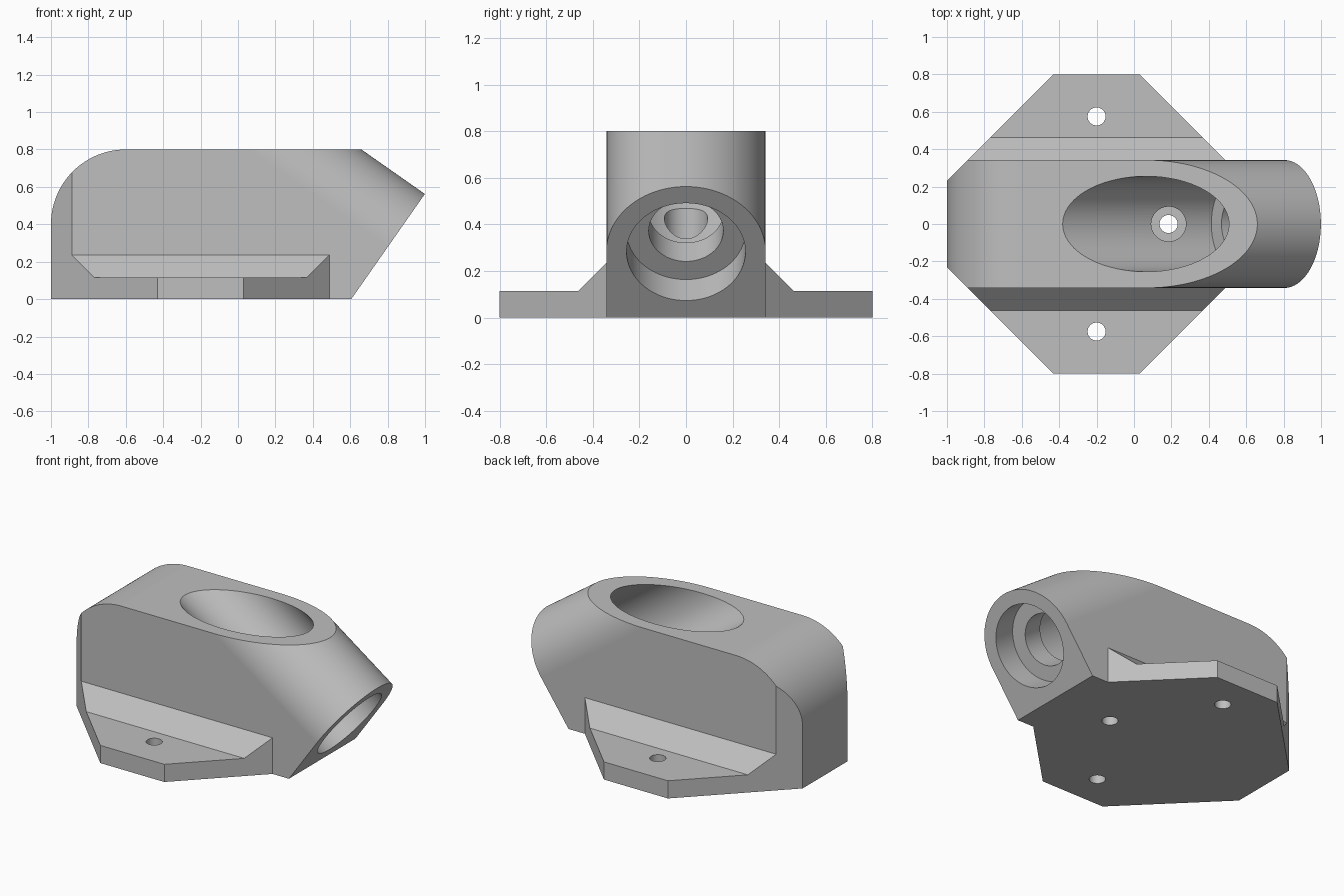
import bpy
import bmesh
from math import sin, cos, pi, radians
from mathutils import Vector, Matrix

old = bpy.data.objects.get("Cube")
if old:
    bpy.data.objects.remove(old, do_unlink=True)

X, Y, Z = Vector((1, 0, 0)), Vector((0, 1, 0)), Vector((0, 0, 1))
SLOPE = radians(35)
AXIS = Vector((cos(SLOPE), 0, -sin(SLOPE)))   # tube axis, pointing out of the mouth
RISE = Vector((sin(SLOPE), 0, cos(SLOPE)))    # up, square to the tube axis
MOUTH = Vector((0.803, 0, 0.282))             # centre of the mouth face
RADIUS, BORE, NECK = 0.342, 0.255, 0.16
HEIGHT, PLATE, FILLET = 0.8, 0.115, 0.12
SCREW, HEAD = 0.048, 0.093

grey = bpy.data.materials.new("grey")
grey.use_nodes = True
COLOR = (0.52, 0.52, 0.52, 1)
grey.diffuse_color = COLOR
grey.node_tree.nodes["Principled BSDF"].inputs["Base Color"].default_value = COLOR


def arc(r, start, end, n, center=(0, 0)):
    angles = [start + (end - start) * i / n for i in range(n + 1)]
    return [(center[0] + r * cos(a), center[1] + r * sin(a)) for a in angles]


def prism(name, points, origin, u, v, w, length):
    """Extrude an outline in the u-v plane by a length along w."""
    bm = bmesh.new()
    face = bm.faces.new([bm.verts.new(origin + u * a + v * b) for a, b in points])
    new = bmesh.ops.extrude_face_region(bm, geom=[face])["geom"]
    bmesh.ops.translate(bm, vec=w * length,
                        verts=[g for g in new if isinstance(g, bmesh.types.BMVert)])
    bmesh.ops.recalc_face_normals(bm, faces=bm.faces)
    mesh = bpy.data.meshes.new(name)
    bm.to_mesh(mesh)
    bm.free()
    mesh.materials.append(grey)
    obj = bpy.data.objects.new(name, mesh)
    bpy.context.collection.objects.link(obj)
    return obj


def rod(name, r, start, w, length):
    u = Y if abs(w.y) < 0.5 else X
    return prism(name, arc(r, 0, 2 * pi, 96)[:-1], start, u, w.cross(u), w, length)


def combine(target, tool, operation):
    mod = target.modifiers.new(operation, "BOOLEAN")
    mod.operation, mod.solver, mod.object = operation, "EXACT", tool
    with bpy.context.temp_override(object=target, active_object=target):
        bpy.ops.object.modifier_apply(modifier=mod.name)
    bpy.data.objects.remove(tool, do_unlink=True)


def mirrored(half):
    return half + [(a, -b) for a, b in reversed(half)]


# Body: side outline with a rounded back and a slanted mouth face
foot = MOUTH.x - MOUTH.z * RISE.x / RISE.z
crest = foot + HEIGHT * RISE.x / RISE.z
side = [(-1, 0), (foot, 0), (crest, HEIGHT)] + arc(0.4, pi / 2, pi, 32, (-0.6, 0.4))
body = prism("housing", side, -Y, X, Z, Y, 2)

# Arched section swept along the tube axis
arch = [(RADIUS, -1.5)] + arc(RADIUS, 0, pi, 64) + [(-RADIUS, -1.5)]
combine(body, prism("arch", arch, MOUTH - AXIS * 3, Y, RISE, AXIS, 3.5), "INTERSECT")

# Bevelled back corners
corners = mirrored([(-1.2, 0.03), (-0.43, 0.8), (2, 0.8)])
combine(body, prism("corners", corners, -Z, X, Y, Z, 3), "INTERSECT")

# Mounting flange with sloped shoulders, clipped to its plan
section = [(0.8, 0), (0.8, PLATE), (RADIUS + FILLET, PLATE), (RADIUS, PLATE + FILLET),
           (0.2, PLATE + FILLET)]
section += [(-a, b) for a, b in reversed(section)]
flange = prism("flange", section, -X, Y, Z, X, 1.55)
plan = mirrored([(-1.2, 0.03), (-0.43, 0.8), (0.03, 0.8), (0.54, 0.29)])
combine(flange, prism("plan", plan, -Z, X, Y, Z, 3), "INTERSECT")
combine(body, flange, "UNION")

# Slanted bores: mouth recess, narrow neck, long upper bore
for r, near, far in ((BORE, -0.2, 0.157), (NECK, 0.1, 0.35), (BORE, 0.297, 2)):
    combine(body, rod("bore", r, MOUTH - AXIS * near, -AXIS, far - near), "DIFFERENCE")

# Screw holes, the inner one with a head recess
for x, y in ((-0.2, 0.575), (-0.2, -0.575), (0.185, 0)):
    combine(body, rod("screw_hole", SCREW, Vector((x, y, -0.1)), Z, 0.6), "DIFFERENCE")
combine(body, rod("head_recess", HEAD, Vector((0.185, 0, PLATE)), Z, 0.5), "DIFFERENCE")

# Smooth curved walls, keep edges crisp
bpy.ops.object.select_all(action="DESELECT")
body.select_set(True)
bpy.context.view_layer.objects.active = body
bpy.ops.object.shade_smooth_by_angle(angle=radians(25))
weighted = body.modifiers.new("weighted_normals", "WEIGHTED_NORMAL")
weighted.keep_sharp = True
